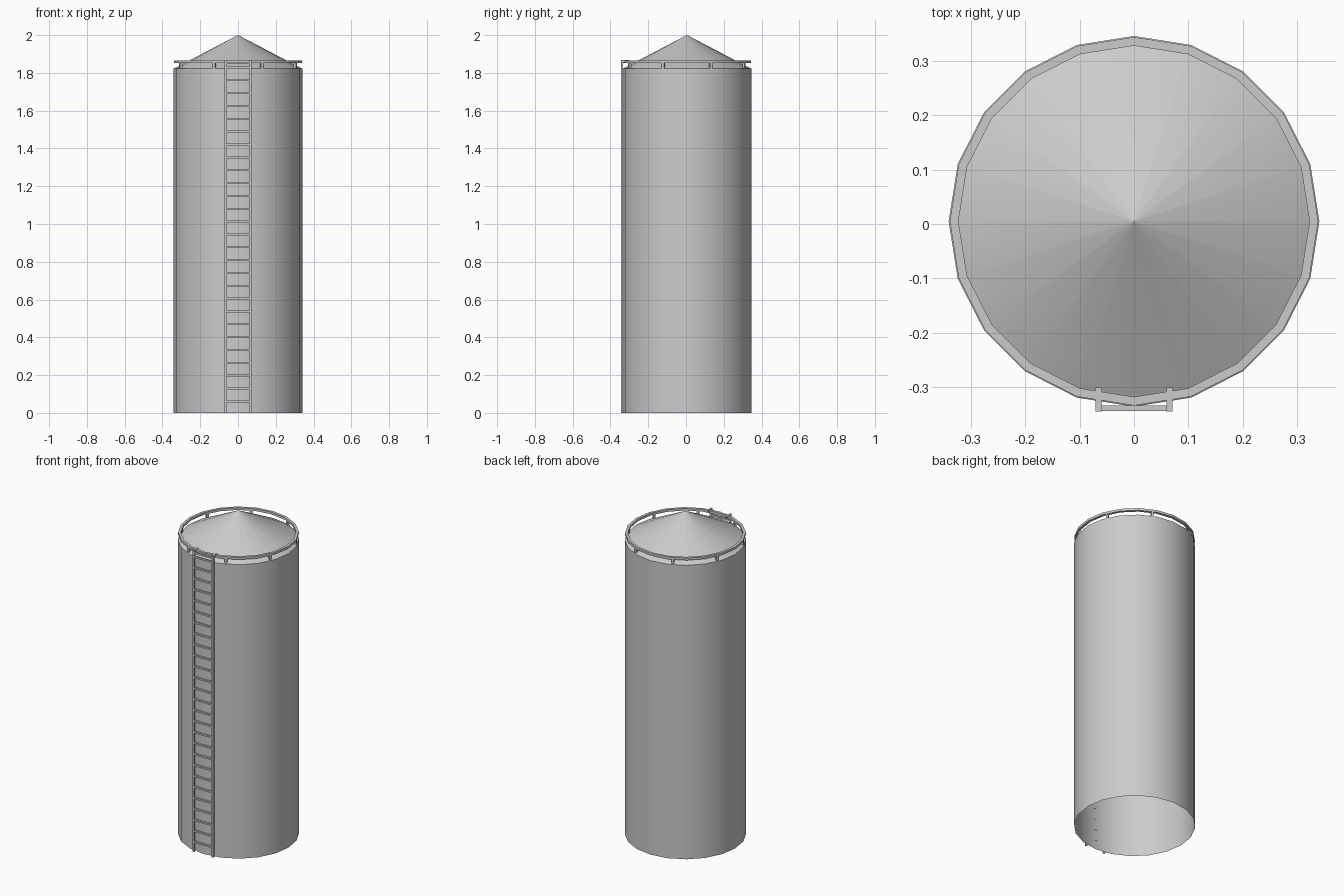
import bpy, bmesh, math
from mathutils import Matrix, Vector

cube = bpy.data.objects.get("Cube")
if cube:
    bpy.data.objects.remove(cube, do_unlink=True)

SIDES = 20
CY = 0.005          # tank axis sits slightly behind centre, ladder in front
RADIUS = 0.341
EAVES = 1.822

steel = bpy.data.materials.new("galvanised_grey")
steel.use_nodes = True
GREY = (0.6, 0.6, 0.6, 1)
steel.diffuse_color = GREY
steel.node_tree.nodes["Principled BSDF"].inputs["Base Color"].default_value = GREY


def finish(name, bm, smooth=False):
    mesh = bpy.data.meshes.new(name)
    bm.to_mesh(mesh)
    bm.free()
    mesh.materials.append(steel)
    obj = bpy.data.objects.new(name, mesh)
    bpy.context.collection.objects.link(obj)
    if smooth:
        bpy.ops.object.select_all(action='DESELECT')
        obj.select_set(True)
        bpy.context.view_layer.objects.active = obj
        bpy.ops.object.shade_smooth_by_angle(angle=math.radians(30))
    return obj


def lathe(name, profile, closed=False):
    """Sweep (radius, z) points around the tank axis."""
    bm = bmesh.new()
    rings = []
    for r, z in profile:
        rings.append([bm.verts.new((r * math.cos(a), r * math.sin(a) + CY, z))
                      for a in (math.tau * i / SIDES for i in range(SIDES))])
    pairs = list(zip(rings, rings[1:]))
    if closed:
        pairs.append((rings[-1], rings[0]))
    for low, high in pairs:
        for i in range(SIDES):
            j = (i + 1) % SIDES
            bm.faces.new((low[i], low[j], high[j], high[i]))
    return finish(name, bm, smooth=True)


def add_box(bm, low, high, turn=Matrix()):
    low, high = Vector(low), Vector(high)
    size = Matrix.Diagonal((*(high - low), 1))
    bmesh.ops.create_cube(bm, size=1,
                          matrix=turn @ Matrix.Translation((low + high) / 2) @ size)


# Tank: open-bottomed wall and conical roof
lathe("tank_wall", [(RADIUS, 0), (RADIUS, EAVES)])
lathe("cone_roof", [(RADIUS, EAVES), (0.001, 2.0)])

# Guard rail ring
lathe("guard_rail", [(0.339, 1.852), (0.339, 1.866), (0.323, 1.866), (0.323, 1.852)],
      closed=True)

# Eight short posts under the rail
bm = bmesh.new()
for i in range(8):
    turn = Matrix.Translation((0, CY, 0)) @ Matrix.Rotation(math.tau * (i + 0.5) / 8, 4, 'Z')
    add_box(bm, (0.322, -0.007, 1.82), (0.334, 0.007, 1.854), turn)
finish("rail_posts", bm)

# Ladder stringers, with a short return over the eaves at the top
bm = bmesh.new()
for x in (-0.0655, 0.0655):
    add_box(bm, (x - 0.0055, -0.345, 0), (x + 0.0055, -0.333, 1.868))
    add_box(bm, (x - 0.0055, -0.333, 1.856), (x + 0.0055, -0.301, 1.868))
finish("ladder_stringers", bm)

# Ladder rungs
bm = bmesh.new()
for i in range(27):
    z = 0.061 + 0.068 * i
    add_box(bm, (-0.06, -0.344, z - 0.005), (0.06, -0.334, z + 0.005))
add_box(bm, (-0.06, -0.344, 1.848), (0.06, -0.334, 1.858))
finish("ladder_rungs", bm)
